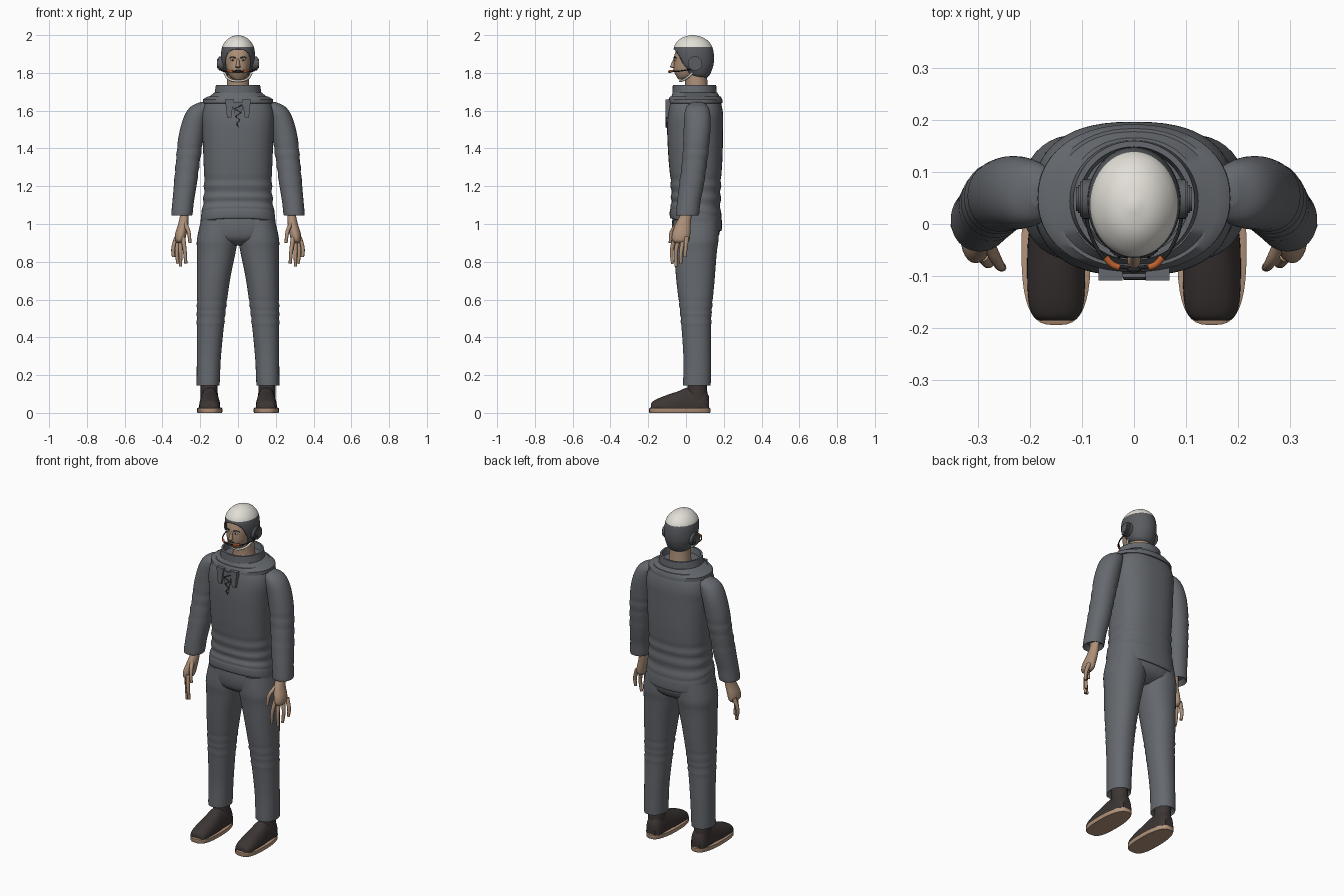
import bpy, bmesh, math
from mathutils import Vector

cube = bpy.data.objects.get("Cube")
if cube:
    bpy.data.objects.remove(cube, do_unlink=True)


def material(name, r, g, b):
    m = bpy.data.materials.new(name)
    m.use_nodes = True
    m.diffuse_color = (r, g, b, 1)
    m.node_tree.nodes["Principled BSDF"].inputs["Base Color"].default_value = (r, g, b, 1)
    return m


SUIT = material("suit grey", .13, .14, .155)
HELMET = material("helmet grey", .1, .107, .118)
WHITE = material("off white", .76, .74, .68)
SKIN = material("skin tan", .42, .28, .19)
SHOE = material("shoe brown", .045, .036, .034)
SOLE = material("sole tan", .46, .3, .2)
ORANGE = material("orange", .5, .12, .03)
DARK = material("near black", .02, .02, .022)


def finish(obj, mat, angle=40):
    if not obj.data.materials:
        obj.data.materials.append(mat)
    bpy.ops.object.select_all(action='DESELECT')
    obj.select_set(True)
    bpy.context.view_layer.objects.active = obj
    bpy.ops.object.shade_smooth_by_angle(angle=math.radians(angle))
    return obj


def from_bmesh(name, bm, mat):
    bmesh.ops.recalc_face_normals(bm, faces=bm.faces)
    me = bpy.data.meshes.new(name)
    bm.to_mesh(me)
    bm.free()
    obj = bpy.data.objects.new(name, me)
    bpy.context.collection.objects.link(obj)
    return finish(obj, mat)


def smooth_rows(rows, steps):
    """Catmull-Rom interpolation between cross-sections."""
    out = []
    for i in range(len(rows) - 1):
        quad = [rows[max(i - 1, 0)], rows[i], rows[i + 1], rows[min(i + 2, len(rows) - 1)]]
        for k in range(steps):
            t = k / steps
            out.append([.5 * (2 * b + (c - a) * t + (2*a - 5*b + 4*c - d) * t**2
                              + (3*b - a - 3*c + d) * t**3) for a, b, c, d in zip(*quad)])
    return out + [list(rows[-1])]


def loft(name, rows, mat, p=2, steps=4, n=40, axis='z', side=1, fold=None, post=None):
    """Rows are (station, centre a, centre b, radius a, radius b)."""
    bm = bmesh.new()
    rings = []
    for t, ca, cb, ra, rb in smooth_rows(rows, steps):
        if fold and fold[0] < t < fold[1]:
            swell = fold[2] * math.sin((t - fold[0]) / (fold[1] - fold[0]) * math.tau * 3)
            ra, rb = ra + swell, rb + swell
        ring = []
        for i in range(n):
            c, s = math.cos(math.tau * i / n), math.sin(math.tau * i / n)
            a = ca * side + ra * math.copysign(abs(c) ** (2 / p), c)
            b = cb + rb * math.copysign(abs(s) ** (2 / p), s)
            co = Vector((a, b, t) if axis == 'z' else (a, t, b))
            ring.append(bm.verts.new(post(co) if post else co))
        rings.append(ring)
    for r, q in zip(rings, rings[1:]):
        for i in range(n):
            j = (i + 1) % n
            bm.faces.new((r[i], r[j], q[j], q[i]))
    bm.faces.new(rings[0])
    bm.faces.new(rings[-1])
    return from_bmesh(name, bm, mat)


def tube(name, pts, radius, mat, taper=1.0, smooth=True):
    cu = bpy.data.curves.new(name, 'CURVE')
    cu.dimensions = '3D'
    cu.bevel_depth, cu.bevel_resolution, cu.use_fill_caps = radius, 3, True
    cu.resolution_u = 6
    sp = cu.splines.new('BEZIER' if smooth else 'POLY')
    points = sp.bezier_points if smooth else sp.points
    points.add(len(pts) - 1)
    for i, (bp, co) in enumerate(zip(points, pts)):
        bp.co = co if smooth else (*co, 1)
        bp.radius = 1 + (taper - 1) * i / (len(pts) - 1)
        if smooth:
            bp.handle_left_type = bp.handle_right_type = 'AUTO'
    obj = bpy.data.objects.new(name, cu)
    bpy.context.collection.objects.link(obj)
    bpy.ops.object.select_all(action='DESELECT')
    obj.select_set(True)
    bpy.context.view_layer.objects.active = obj
    bpy.ops.object.convert(target='MESH')
    return finish(bpy.context.object, mat)


def ball(name, loc, scale, mat):
    bm = bmesh.new()
    bmesh.ops.create_uvsphere(bm, u_segments=16, v_segments=10, radius=1)
    bmesh.ops.scale(bm, vec=scale, verts=bm.verts)
    bmesh.ops.translate(bm, vec=loc, verts=bm.verts)
    return from_bmesh(name, bm, mat)


def plate(name, outline, y, depth, mat):
    bm = bmesh.new()
    face = bm.faces.new([bm.verts.new((x, y, z)) for x, z in outline])
    new = bmesh.ops.extrude_face_region(bm, geom=[face])["geom"]
    bmesh.ops.translate(bm, vec=(0, depth, 0), verts=[v for v in new if isinstance(v, bmesh.types.BMVert)])
    return from_bmesh(name, bm, mat)


# Jacket with a hem that drops at the back
def drop_hem(v):
    v.z -= .25 * (v.y - .05) * min(1, max(0, (1.16 - v.z) / .15))
    return v


loft("jacket", [(1.0, 0, .052, .18, .12), (1.0, 0, .052, .196, .136), (1.04, 0, .052, .196, .138),
                (1.09, 0, .052, .187, .131), (1.2, 0, .052, .179, .132), (1.35, 0, .05, .183, .143),
                (1.5, 0, .048, .19, .148), (1.58, 0, .05, .192, .146), (1.64, 0, .05, .172, .135),
                (1.68, 0, .05, .13, .115)],
     SUIT, p=2.5, steps=10, n=56, fold=(1.06, 1.25, .003), post=drop_hem)
loft("trouser_seat", [(.885, 0, .05, .05, .06), (.92, 0, .052, .17, .112), (.98, 0, .054, .2, .128),
                      (1.05, 0, .052, .185, .122)], SUIT, p=2.5)

# Layered collar
loft("collar_flap", [(1.635, 0, .05, .165, .125), (1.64, 0, .05, .186, .142), (1.66, 0, .05, .185, .142),
                     (1.675, 0, .05, .16, .134), (1.675, 0, .05, .152, .128), (1.695, 0, .048, .125, .118)],
     SUIT, p=2.2, steps=1, n=56)
loft("collar_stand", [(1.66, 0, .045, .13, .118), (1.735, 0, .045, .117, .115), (1.735, 0, .045, .106, .104),
                      (1.70, 0, .045, .1, .098)], SUIT, steps=1, n=56)

# Collar tabs and lacing at the throat
plate("lace_panel", [(-.03, 1.645), (.03, 1.645), (.004, 1.51), (-.004, 1.51)], -.103, .008, SUIT)
tube("lacing", [((-1) ** i * (.022 - i * .003), -.105, 1.63 - i * .02) for i in range(7)], .0025, DARK, smooth=False)

for s, label in ((1, "left"), (-1, "right")):
    plate(label + "_collar_tab", [(s * .022, 1.66), (s * .068, 1.66), (s * .058, 1.565), (s * .036, 1.565)],
          -.109, .03, SUIT)

    # Arms
    loft(label + "_sleeve", [(1.07, .295, .01, .035, .038), (1.05, .297, .008, .05, .054),
                             (1.052, .297, .008, .056, .061), (1.12, .29, .015, .057, .062),
                             (1.2, .28, .028, .06, .065), (1.35, .263, .048, .064, .067),
                             (1.45, .25, .056, .067, .07), (1.53, .234, .06, .065, .071),
                             (1.59, .214, .06, .061, .067), (1.625, .195, .06, .05, .054),
                             (1.645, .18, .06, .02, .025)],
         SUIT, side=s, steps=6, p=2.1, fold=(1.22, 1.42, .002))
    loft(label + "_palm", [(1.1, .287, .005, .024, .03), (1.05, .284, 0, .023, .03), (1.0, .29, -.015, .027, .04),
                           (.95, .302, -.025, .03, .048), (.915, .307, -.028, .026, .046),
                           (.9, .308, -.028, .014, .03)], SKIN, side=s, n=24)
    fingers = {"index": [(.292, -.06, .93), (.282, -.075, .86), (.276, -.072, .79)],
               "middle": [(.302, -.04, .92), (.304, -.054, .85), (.304, -.052, .775)],
               "ring": [(.314, -.015, .92), (.324, -.026, .85), (.318, -.028, .79)],
               "little": [(.325, .004, .93), (.343, -.002, .87), (.342, -.006, .825)],
               "thumb": [(.28, -.04, 1.0), (.262, -.075, .96), (.254, -.084, .9)]}
    for finger, path in fingers.items():
        tube(f"{label}_{finger}_finger", [(s * x, y, z) for x, y, z in path], .0125, SKIN, .65)

    # Legs and shoes
    loft(label + "_trouser_leg", [(.17, .158, .058, .045, .05), (.155, .158, .058, .058, .07),
                                  (.157, .158, .058, .061, .073), (.3, .154, .059, .064, .073),
                                  (.5, .144, .053, .074, .081), (.7, .13, .05, .087, .101),
                                  (.85, .115, .05, .102, .113), (.92, .11, .051, .107, .121),
                                  (1.02, .1, .052, .096, .118)],
         SUIT, side=s, steps=12, p=2.2, fold=(.47, .6, .0025))
    loft(label + "_sole", [(0, .15, -.033, .064, .16), (.004, .15, -.033, .067, .162), (.024, .15, -.033, .067, .162),
                           (.028, .15, -.033, .06, .155)], SOLE, p=3, steps=1, side=s,
         post=lambda v, s=s: Vector((s * .15 + (v.x - s * .15) * (1 - max(0, v.y) * 1.4), v.y, v.z)))
    loft(label + "_shoe", [(-.186, .15, .025, .03, .02), (-.178, .15, .025, .044, .034), (-.15, .15, .025, .053, .05),
                           (-.1, .15, .025, .056, .07), (-.04, .15, .025, .055, .09), (0, .15, .025, .051, .107),
                           (.06, .15, .025, .05, .112), (.1, .15, .025, .045, .1), (.122, .15, .025, .028, .06)],
         SHOE, p=2.4, axis='y', side=s, post=lambda v: Vector((v.x, v.y, max(v.z, .022))))
    loft(label + "_shoe_ankle", [(.07, .152, .06, .046, .056), (.12, .153, .06, .045, .052),
                                 (.19, .155, .058, .042, .05)], SHOE, side=s)

    # Ear cups, boom and small face details
    for part, r, x0, x1 in (("ear_cup", .038, .07, .104), ("ear_cup_cap", .027, .1, .112)):
        bm = bmesh.new()
        bmesh.ops.create_cone(bm, cap_ends=True, segments=28, radius1=r, radius2=r, depth=x1 - x0)
        rim = [e for e in bm.edges if abs(e.verts[0].co.z - e.verts[1].co.z) < .001]
        bmesh.ops.bevel(bm, geom=rim, offset=.004, segments=2, affect='EDGES')
        for v in bm.verts:
            v.co = Vector((s * ((x0 + x1) / 2 + v.co.z), .048 + v.co.x, 1.85 + v.co.y))
        from_bmesh(f"{label}_{part}", bm, HELMET)
    tube(label + "_boom", [(s * .095, .03, 1.82), (s * .08, -.03, 1.81), (s * .045, -.075, 1.807), (0, -.086, 1.806)],
         .0035, DARK)
    tube(label + "_boom_grip", [(s * .055, -.064, 1.811), (s * .042, -.078, 1.809), (s * .028, -.084, 1.808)],
         .0065, ORANGE)
    ball(label + "_eye", (s * .028, -.058, 1.868), (.011, .006, .005), WHITE)
    ball(label + "_pupil", (s * .028, -.062, 1.868), (.004, .004, .0045), DARK)
    tube(label + "_brow", [(s * .014, -.063, 1.88), (s * .03, -.06, 1.884), (s * .045, -.051, 1.879)], .0035, DARK, .6)

# Head, neck and face
loft("neck", [(1.66, 0, .058, .068, .066), (1.72, 0, .056, .06, .06), (1.82, 0, .05, .056, .058)], SKIN)
loft("head", [(1.765, 0, -.012, .022, .028), (1.78, 0, 0, .042, .05), (1.81, 0, .01, .057, .074),
              (1.85, 0, .02, .066, .085), (1.89, 0, .028, .07, .09), (1.94, 0, .03, .066, .076)], SKIN, p=2.2)
loft("nose", [(1.826, 0, -.066, .008, .008), (1.832, 0, -.07, .013, .015), (1.842, 0, -.067, .01, .014),
              (1.875, 0, -.058, .006, .008)], SKIN, n=16)
ball("mouth", (0, -.062, 1.812), (.02, .006, .003), DARK)
ball("microphone", (0, -.087, 1.806), (.014, .007, .007), DARK)
tube("chin_strap", [(-.072, .035, 1.8), (-.052, .0, 1.77), (0, -.03, 1.757), (.052, .0, 1.77), (.072, .035, 1.8)],
     .006, WHITE)

# Helmet: white crown above the band, face opening cut away
helmet = loft("helmet", [(1.775, 0, .07, .045, .04), (1.79, 0, .066, .066, .06), (1.84, 0, .05, .086, .095),
                         (1.89, 0, .042, .09, .106), (1.938, 0, .038, .084, .101), (1.97, 0, .037, .064, .079),
                         (1.99, 0, .035, .038, .048), (2.0, 0, .035, .006, .008)], HELMET, n=48)
opening = loft("face_opening_cutter", [(-.2, 0, 1.845, .063, .08), (.005, 0, 1.845, .067, .08)], HELMET,
               p=2.6, steps=1, axis='y')
cut = helmet.modifiers.new("face_opening", 'BOOLEAN')
cut.operation, cut.object, cut.solver = 'DIFFERENCE', opening, 'EXACT'
bpy.context.view_layer.objects.active = helmet
bpy.ops.object.modifier_apply(modifier=cut.name)
bpy.data.objects.remove(opening, do_unlink=True)
helmet.data.materials.clear()
helmet.data.materials.append(HELMET)
helmet.data.materials.append(WHITE)
for f in helmet.data.polygons:
    f.material_index = 1 if f.center.z > 1.938 else 0
